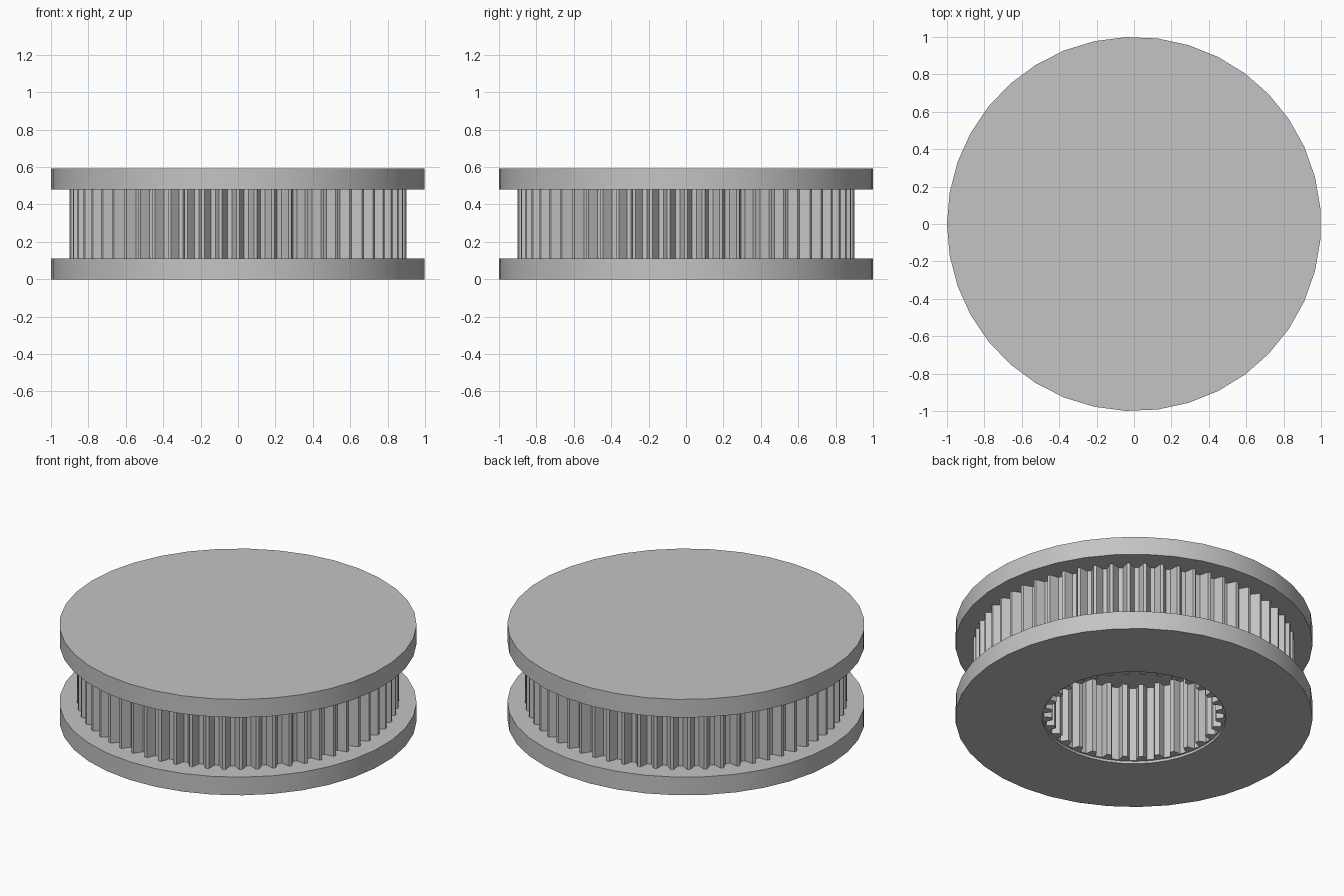
import bpy
from math import cos, sin, pi, tau, radians

cube = bpy.data.objects.get("Cube")
if cube:
    bpy.data.objects.remove(cube, do_unlink=True)

grey = bpy.data.materials.new("light grey")
grey.use_nodes = True
colour = (0.55, 0.55, 0.55, 1)
grey.diffuse_color = colour
grey.node_tree.nodes["Principled BSDF"].inputs["Base Color"].default_value = colour


def circle(radius, sides=37):
    """Circle outline with its first corner on -x."""
    return [(radius * cos(pi + tau * i / sides), radius * sin(pi + tau * i / sides))
            for i in range(sides)]


def toothed(tip, root, teeth, tip_share, flank_share):
    """Outline of trapezoid teeth between a tip and a root radius."""
    half = tip_share / 2
    corners = [(-half - flank_share, root), (-half, tip),
               (half, tip), (half + flank_share, root)]
    points = []
    for i in range(teeth):
        for offset, r in corners:
            a = tau * (i + offset) / teeth + pi
            points.append((r * cos(a), r * sin(a)))
    return points


def plate(name, outlines, bottom, top):
    """Extrude outlines from bottom to top; a second outline cuts a hole."""
    curve = bpy.data.curves.new(name, "CURVE")
    curve.dimensions = "2D"
    curve.fill_mode = "BOTH"
    curve.extrude = (top - bottom) / 2
    for outline in outlines:
        spline = curve.splines.new("POLY")
        spline.points.add(len(outline) - 1)
        for point, (x, y) in zip(spline.points, outline):
            point.co = (x, y, 0, 1)
        spline.use_cyclic_u = True
    obj = bpy.data.objects.new(name, curve)
    obj.location.z = (top + bottom) / 2
    bpy.context.collection.objects.link(obj)
    bpy.ops.object.select_all(action="DESELECT")
    bpy.context.view_layer.objects.active = obj
    obj.select_set(True)
    bpy.ops.object.convert(target="MESH")
    obj = bpy.context.object
    # Weld caps to walls and make the normals face out
    bpy.ops.object.mode_set(mode="EDIT")
    bpy.ops.mesh.select_all(action="SELECT")
    bpy.ops.mesh.remove_doubles(threshold=0.0001)
    bpy.ops.mesh.normals_make_consistent(inside=False)
    bpy.ops.object.mode_set(mode="OBJECT")
    obj.data.materials.clear()
    obj.data.materials.append(grey)
    bpy.ops.object.shade_smooth_by_angle(angle=radians(20))
    return obj


HOLE, LOWER, UPPER, HEIGHT = 0.515, 0.112, 0.48, 0.592

# Flanges: the lower one is open, the upper one closes the bore
plate("bottom_flange", [circle(1), circle(HOLE)], 0, LOWER)
plate("top_flange", [circle(1)], UPPER, HEIGHT)

# Outer toothed belt track
plate("outer_teeth", [toothed(0.9, 0.85, 60, 0.18, 0.27), circle(0.53)], LOWER, UPPER)

# Inner toothed bore
plate("inner_teeth", [circle(0.545), toothed(0.46, 0.503, 32, 0.3, 0.15)], 0.015, UPPER)
